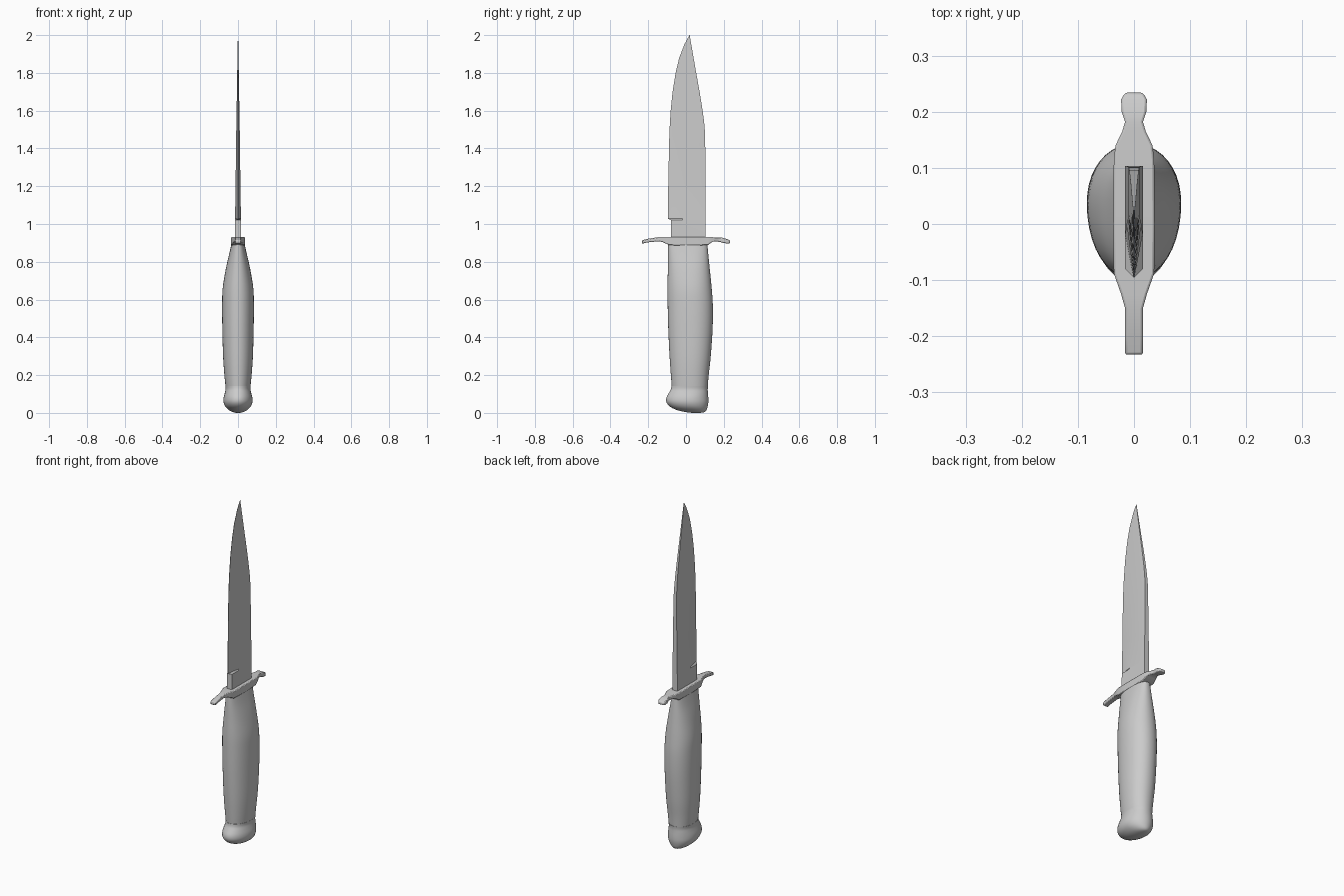
import bpy, bmesh, math
from mathutils import Vector


def loft(name, rings, angle=35):
    """Skin a list of equal-length rings and cap both ends."""
    bm = bmesh.new()
    rows = [[bm.verts.new(p) for p in ring] for ring in rings]
    n = len(rows[0])
    for a, b in zip(rows, rows[1:]):
        for i in range(n):
            j = (i + 1) % n
            bm.faces.new((a[i], a[j], b[j], b[i]))
    bm.faces.new(rows[0][::-1])
    bm.faces.new(rows[-1])
    bmesh.ops.recalc_face_normals(bm, faces=bm.faces)
    mesh = bpy.data.meshes.new(name)
    bm.to_mesh(mesh)
    bm.free()
    ob = bpy.data.objects.new(name, mesh)
    bpy.context.collection.objects.link(ob)
    bpy.ops.object.select_all(action='DESELECT')
    ob.select_set(True)
    bpy.context.view_layer.objects.active = ob
    bpy.ops.object.shade_smooth_by_angle(angle=math.radians(angle))
    return ob


def smooth_rows(rows, steps=4):
    """Catmull-Rom resampling of profile stations."""
    out = []
    for i in range(len(rows) - 1):
        p = [rows[max(0, min(len(rows) - 1, i + k))] for k in (-1, 0, 1, 2)]
        for s in range(steps):
            t = s / steps
            out.append([0.5 * (2 * b + (c - a) * t + (2 * a - 5 * b + 4 * c - d) * t * t
                               + (3 * b - a - 3 * c + d) * t ** 3) for a, b, c, d in zip(*p)])
    return out + [list(rows[-1])]


def egg_ring(z, lo, hi, half, power, n=40):
    """Rounded section, widest slightly towards the spine (+y) side."""
    wide = lo + (hi - lo) * 0.56
    ring = []
    for i in range(n):
        a = 2 * math.pi * i / n
        c, s = math.cos(a), math.sin(a)
        x = math.copysign(abs(c) ** (2 / power), c) * half
        r = (hi - wide) if s > 0 else (wide - lo)
        ring.append(Vector((x, wide + math.copysign(abs(s) ** (2 / power), s) * r, z)))
    return ring


# Handle: z, low y, high y, half width, section squareness
handle = [(0.138, -0.075, 0.115, 0.066, 2.1), (0.20, -0.080, 0.120, 0.072, 2.1),
          (0.30, -0.087, 0.131, 0.079, 2.1), (0.45, -0.094, 0.141, 0.083, 2.1),
          (0.57, -0.097, 0.142, 0.084, 2.1), (0.66, -0.098, 0.136, 0.081, 2.1),
          (0.76, -0.096, 0.126, 0.065, 2.2), (0.84, -0.095, 0.118, 0.047, 2.4),
          (0.895, -0.094, 0.113, 0.035, 2.6)]
loft("handle", [egg_ring(*r) for r in smooth_rows(handle)])

# Pommel: flared cap with a slanted bottom
pommel = [(0.0, 0.035, 0.075, 0.008, 2), (0.004, 0.00, 0.097, 0.027, 2),
          (0.014, -0.045, 0.108, 0.047, 2), (0.032, -0.083, 0.114, 0.066, 2),
          (0.055, -0.103, 0.118, 0.076, 2), (0.08, -0.104, 0.118, 0.076, 2),
          (0.105, -0.091, 0.116, 0.070, 2.1), (0.125, -0.080, 0.115, 0.066, 2.1),
          (0.142, -0.077, 0.1165, 0.0675, 2.1)]
loft("pommel", [egg_ring(*r) for r in smooth_rows(pommel, 3)])

# Guard: y, half width, low z, high z
guard = [(-0.233, 0.016, 0.896, 0.914), (-0.20, 0.016, 0.903, 0.922),
         (-0.15, 0.016, 0.908, 0.930), (-0.125, 0.023, 0.905, 0.931),
         (-0.088, 0.036, 0.888, 0.931), (0.0, 0.037, 0.886, 0.931),
         (0.115, 0.036, 0.888, 0.931), (0.14, 0.033, 0.906, 0.930),
         (0.165, 0.021, 0.908, 0.929), (0.182, 0.016, 0.904, 0.929),
         (0.200, 0.022, 0.899, 0.926), (0.222, 0.023, 0.897, 0.919),
         (0.234, 0.016, 0.898, 0.912)]
cross_guard = loft("cross_guard", [[Vector((sx * w, y, z)) for sx, z in
                                    ((-1, lo), (1, lo), (1, hi), (-1, hi))]
                                   for y, w, lo, hi in guard])
bevel = cross_guard.modifiers.new("soft_edges", 'BEVEL')
bevel.width = 0.004
bevel.segments = 2
bevel.limit_method = 'ANGLE'
bevel.angle_limit = math.radians(50)

# Blade: z, spine y, grind line y, edge y, half thickness, edge half thickness
blade = [(0.90, 0.103, -0.02, -0.080, 0.0165, 0.0165), (1.02, 0.103, -0.02, -0.080, 0.0160, 0.0160),
         (1.028, 0.103, -0.018, -0.095, 0.0155, 0.0008), (1.20, 0.103, 0.00, -0.094, 0.0130, 0.0008),
         (1.40, 0.102, 0.01, -0.090, 0.0105, 0.0008), (1.48, 0.101, 0.012, -0.088, 0.0095, 0.0008),
         (1.54, 0.096, 0.014, -0.085, 0.0085, 0.0008), (1.60, 0.088, 0.016, -0.081, 0.0075, 0.0008),
         (1.70, 0.072, 0.018, -0.071, 0.0058, 0.0008), (1.80, 0.054, 0.02, -0.055, 0.0042, 0.0008),
         (1.88, 0.040, 0.02, -0.036, 0.0030, 0.0008), (1.95, 0.028, 0.02, -0.009, 0.0018, 0.0006),
         (1.98, 0.023, 0.019, 0.007, 0.0010, 0.0004), (2.0, 0.020, 0.0195, 0.019, 0.0003, 0.0002)]
loft("blade", [[Vector(p) for p in ((t, s, z), (t, g, z), (e, c, z),
                                    (-e, c, z), (-t, g, z), (-t, s, z))]
               for z, s, g, c, t, e in blade], 25)
